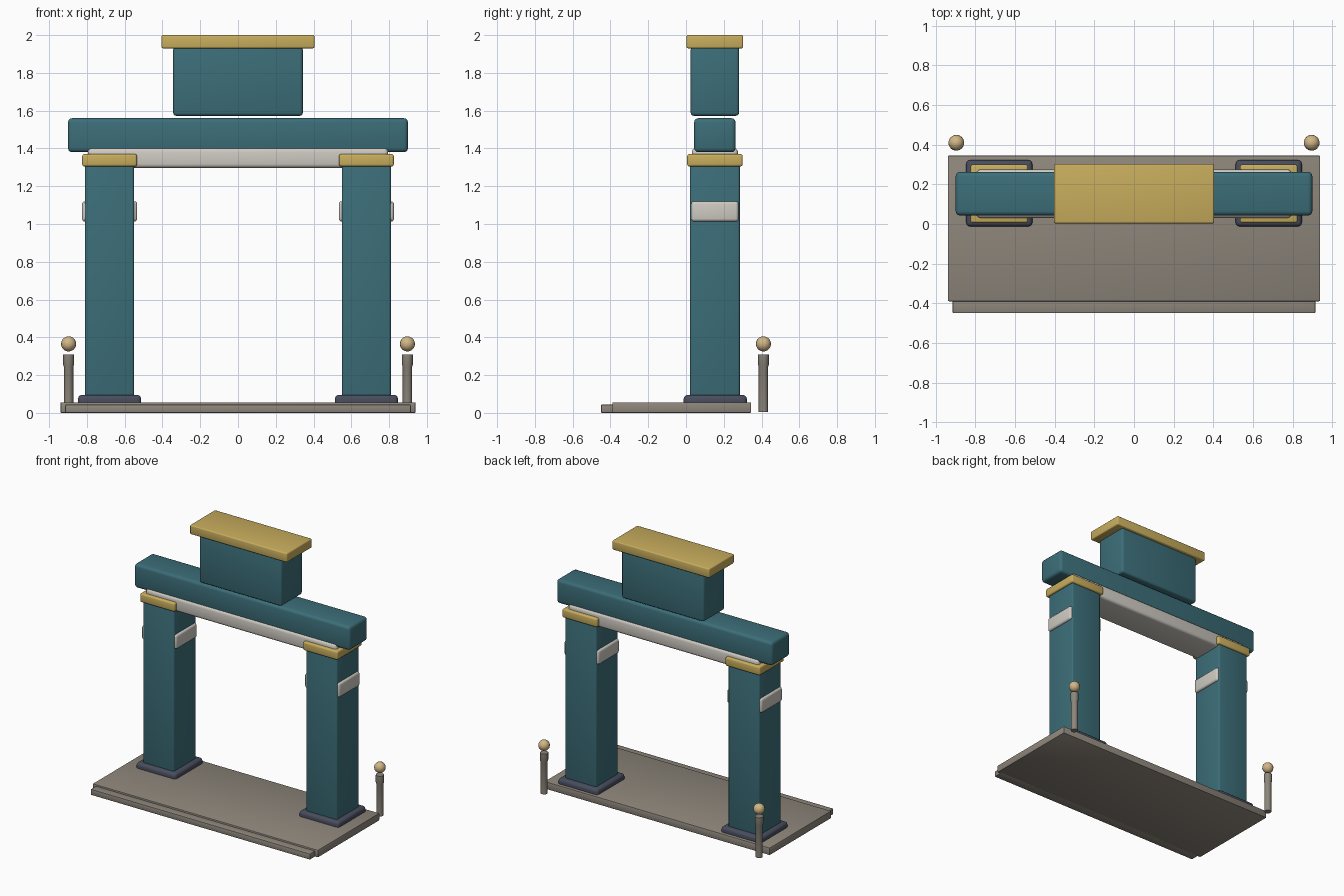
import bpy, bmesh, math
from mathutils import Matrix

if "Cube" in bpy.data.objects:
    bpy.data.objects.remove(bpy.data.objects["Cube"])


def material(name, rgb):
    m = bpy.data.materials.new(name)
    m.diffuse_color = (*rgb, 1)
    m.use_nodes = True
    m.node_tree.nodes["Principled BSDF"].inputs["Base Color"].default_value = m.diffuse_color
    return m


TEAL = material("teal", (0.045, 0.155, 0.19))
GOLD = material("gold", (0.58, 0.42, 0.11))
STONE = material("stone", (0.27, 0.24, 0.20))
PALE = material("pale_stone", (0.62, 0.59, 0.54))
SLATE = material("slate", (0.065, 0.075, 0.11))
TAN = material("tan", (0.64, 0.47, 0.24))


def finish(bm, name, mat, angle=35):
    mesh = bpy.data.meshes.new(name)
    bmesh.ops.recalc_face_normals(bm, faces=bm.faces[:])
    bm.to_mesh(mesh)
    bm.free()
    ob = bpy.data.objects.new(name, mesh)
    bpy.context.collection.objects.link(ob)
    mesh.materials.append(mat)
    bpy.ops.object.select_all(action='DESELECT')
    ob.select_set(True)
    bpy.context.view_layer.objects.active = ob
    bpy.ops.object.shade_smooth_by_angle(angle=math.radians(angle))
    return ob


def box(name, x, y, z, mat, bevel=0.01, segments=3):
    """Rounded box from (min, max) ranges."""
    bm = bmesh.new()
    bmesh.ops.create_cube(bm, size=1)
    for v in bm.verts:
        v.co = [sum(r) / 2 + c * (r[1] - r[0]) for c, r in zip(v.co, (x, y, z))]
    bmesh.ops.bevel(bm, geom=bm.edges[:], offset=bevel, segments=segments,
                    profile=0.5, affect='EDGES')
    return finish(bm, name, mat)


def lathe(name, x, y, profile, mat, steps=16):
    """Closed solid of revolution from (radius, z) points."""
    bm = bmesh.new()
    verts = [bm.verts.new((r, 0, z)) for r, z in profile]
    edges = [bm.edges.new(p) for p in zip(verts, verts[1:])]
    bmesh.ops.spin(bm, geom=verts + edges, angle=math.tau, steps=steps,
                   axis=(0, 0, 1), cent=(0, 0, 0))
    bmesh.ops.remove_doubles(bm, verts=bm.verts[:], dist=1e-5)
    bmesh.ops.translate(bm, verts=bm.verts[:], vec=(x, y, 0))
    return finish(bm, name, mat)


def ball(name, x, y, z, r, mat):
    bm = bmesh.new()
    bmesh.ops.create_uvsphere(bm, u_segments=16, v_segments=10, radius=r,
                              matrix=Matrix.Translation((x, y, z)))
    return finish(bm, name, mat)


def around(c, half):
    return (c - half, c + half)


YC = 0.153  # centre line of the gate

# Ground slab and front step
box("base_slab", (-0.94, 0.94), (-0.39, 0.345), (0, 0.056), STONE, 0.006, 2)
box("front_step", (-0.915, 0.915), (-0.45, -0.37), (0, 0.044), STONE, 0.005, 2)

# Pillars with their trim, and the rear posts
for side, s in (("left", -1), ("right", 1)):
    cx = 0.68 * s
    box(side + "_plinth", around(cx, 0.167), around(YC + 0.002, 0.167), (0.03, 0.095), SLATE, 0.02)
    box(side + "_pillar", around(cx, 0.13), around(YC, 0.132), (0.05, 1.33), TEAL, 0.012)
    box(side + "_pillar_band", around(cx, 0.146), around(YC, 0.125), (1.013, 1.12), PALE, 0.015)
    box(side + "_capital", around(cx, 0.145), around(YC, 0.147), (1.305, 1.37), GOLD, 0.011)
    lathe(side + "_post", 0.897 * s, 0.41,
          [(0, 0.005), (0.025, 0.005), (0.025, 0.245), (0.029, 0.255), (0.029, 0.31), (0, 0.31)], STONE)
    ball(side + "_post_ball", 0.897 * s, 0.41, 0.365, 0.04, TAN)

# Lintel, cross beam and the crowning block
box("lintel", (-0.795, 0.795), around(YC, 0.122), (1.297, 1.402), PALE, 0.02)
box("cross_beam", (-0.9, 0.9), around(YC, 0.11), (1.38, 1.56), TEAL, 0.022)
box("crown_block", (-0.343, 0.343), around(YC, 0.128), (1.573, 1.94), TEAL, 0.016)
box("crown_cap", (-0.405, 0.405), around(YC, 0.15), (1.93, 2.0), GOLD, 0.009)
